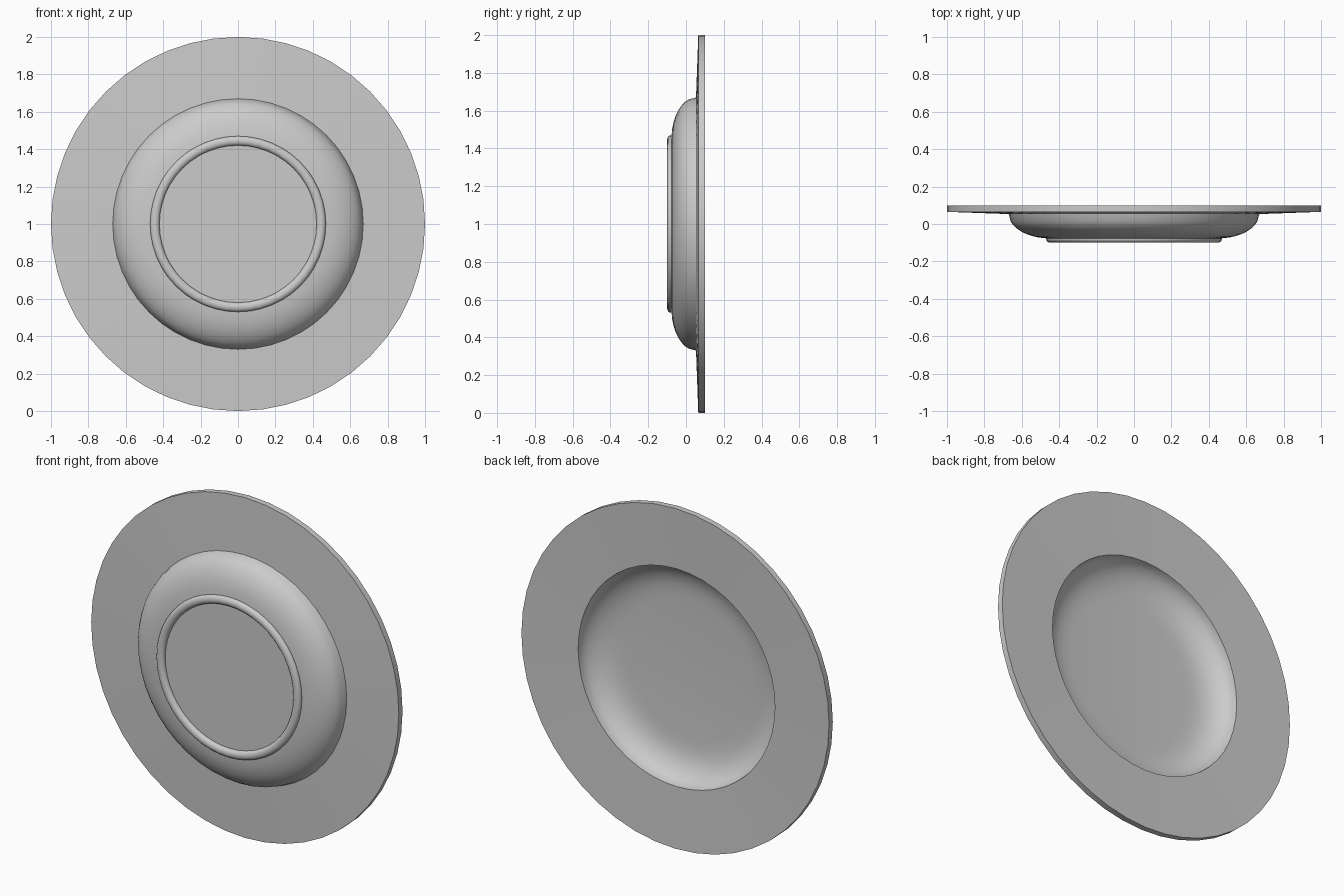
import bpy, bmesh, math
from mathutils import Matrix, Vector

SIDES = 48

cube = bpy.data.objects.get("Cube")
if cube:
    bpy.data.objects.remove(cube, do_unlink=True)

glaze = bpy.data.materials.new("grey glaze")
glaze.use_nodes = True
colour = (0.6, 0.6, 0.6, 1)
glaze.diffuse_color = colour
glaze.node_tree.nodes["Principled BSDF"].inputs["Base Color"].default_value = colour


def arc(centre, radii, start, end, steps):
    """Points of an elliptical arc as (radius, depth) pairs."""
    angles = [math.radians(start + (end - start) * i / steps) for i in range(steps + 1)]
    return [(centre[0] + radii[0] * math.cos(a), centre[1] + radii[1] * math.sin(a))
            for a in angles]


# Profile from the eating side, around the rim, to the underside
profile = [(0, -0.045), (0.41, -0.045)]
profile += arc((0.44, 0.088), (0.2, 0.13), -85, 0, 8)      # inner bowl
profile += [(1, 0.1), (1, 0.065), (0.67, 0.053)]           # flat rim
profile += arc((0.45, 0.053), (0.22, 0.13), -18, -85, 7)   # outer bowl
profile += arc((0.445, -0.08), (0.025, 0.02), 0, -180, 8)  # foot ring
profile += [(0.42, -0.075), (0, -0.075)]                   # recessed base

# Lathe the profile around the depth axis
bm = bmesh.new()
verts = [bm.verts.new((r, y, 0)) for r, y in profile]
edges = [bm.edges.new(pair) for pair in zip(verts, verts[1:])]
bmesh.ops.spin(bm, geom=verts + edges, cent=(0, 0, 0), axis=(0, 1, 0),
               angle=math.tau, steps=SIDES, use_duplicate=False)
bmesh.ops.remove_doubles(bm, verts=bm.verts, dist=0.0005)
bmesh.ops.recalc_face_normals(bm, faces=bm.faces)
bmesh.ops.transform(bm, matrix=Matrix.Translation(Vector((0, 0, 1))), verts=bm.verts)

mesh = bpy.data.meshes.new("soup_plate")
bm.to_mesh(mesh)
bm.free()
mesh.materials.append(glaze)
plate = bpy.data.objects.new("soup_plate", mesh)
bpy.context.collection.objects.link(plate)

# Smooth curves with crisp rim edges
bpy.ops.object.select_all(action='DESELECT')
plate.select_set(True)
bpy.context.view_layer.objects.active = plate
bpy.ops.object.shade_smooth_by_angle(angle=math.radians(30))
